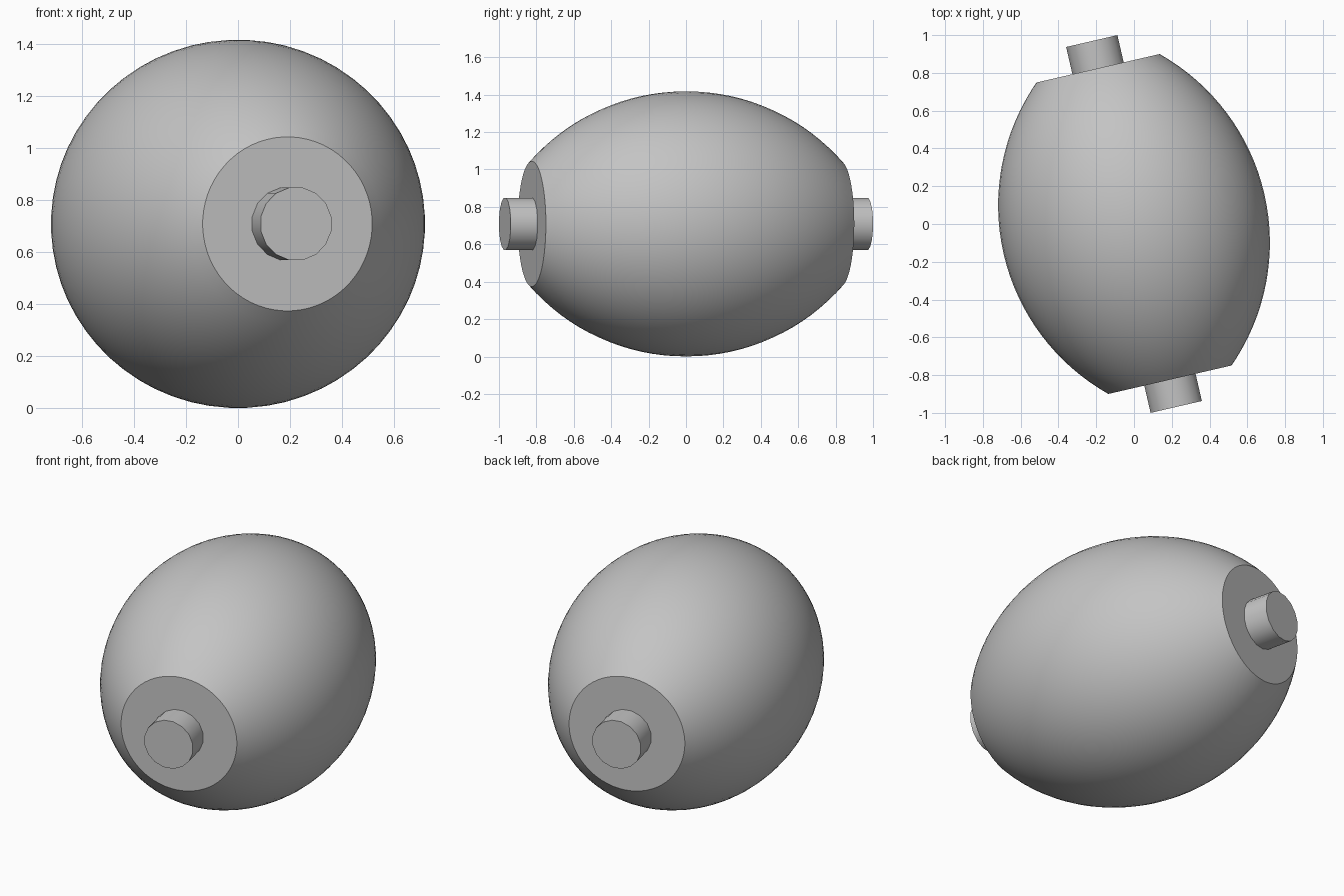
import bpy, bmesh, math
from mathutils import Matrix, Vector

cube = bpy.data.objects.get("Cube")
if cube:
    bpy.data.objects.remove(cube, do_unlink=True)

CENTRE = Vector((0, 0, 0.709))
TURN = math.radians(13)
MAX_R, END_R, HALF = 0.709, 0.335, 0.846
PEG_R, PEG_END = 0.142, 0.994

grey = bpy.data.materials.new("plain grey")
grey.use_nodes = True
colour = (0.55, 0.55, 0.55, 1)
grey.diffuse_color = colour
grey.node_tree.nodes["Principled BSDF"].inputs["Base Color"].default_value = colour


def lathe(name, profile, sides):
    """Revolve (radius, distance) points about the y axis and turn the result into place."""
    bm = bmesh.new()
    rings = []
    for radius, dist in profile:
        ring = []
        for i in range(sides):
            a = math.tau * (i + 0.5) / sides
            ring.append(bm.verts.new((radius * math.cos(a), dist, radius * math.sin(a))))
        rings.append(ring)
    for low, high in zip(rings, rings[1:]):
        for i in range(sides):
            j = (i + 1) % sides
            bm.faces.new((low[i], low[j], high[j], high[i]))
    bm.faces.new(rings[0])
    bm.faces.new(rings[-1])
    bmesh.ops.recalc_face_normals(bm, faces=bm.faces[:])
    mesh = bpy.data.meshes.new(name)
    bm.to_mesh(mesh)
    bm.free()
    mesh.materials.append(grey)
    obj = bpy.data.objects.new(name, mesh)
    obj.matrix_world = Matrix.Translation(CENTRE) @ Matrix.Rotation(TURN, 4, "Z")
    bpy.context.collection.objects.link(obj)
    bpy.ops.object.select_all(action="DESELECT")
    obj.select_set(True)
    bpy.context.view_layer.objects.active = obj
    bpy.ops.object.shade_smooth_by_angle(angle=math.radians(30))
    return obj


# Barrel body: a circular arc revolved about the long axis
sag = MAX_R - END_R
arc_r = (HALF ** 2 + sag ** 2) / (2 * sag)
sweep = math.asin(HALF / arc_r)
steps = 32
arc = []
for k in range(steps + 1):
    a = sweep * (2 * k / steps - 1)
    arc.append((arc_r * math.cos(a) - arc_r + MAX_R, arc_r * math.sin(a)))
lathe("barrel_body", arc, 64)

# Round pegs on the two flat ends
for name, side in (("front_peg", -1), ("back_peg", 1)):
    lathe(name, [(PEG_R, side * (HALF - 0.02)), (PEG_R, side * PEG_END)], 16)
